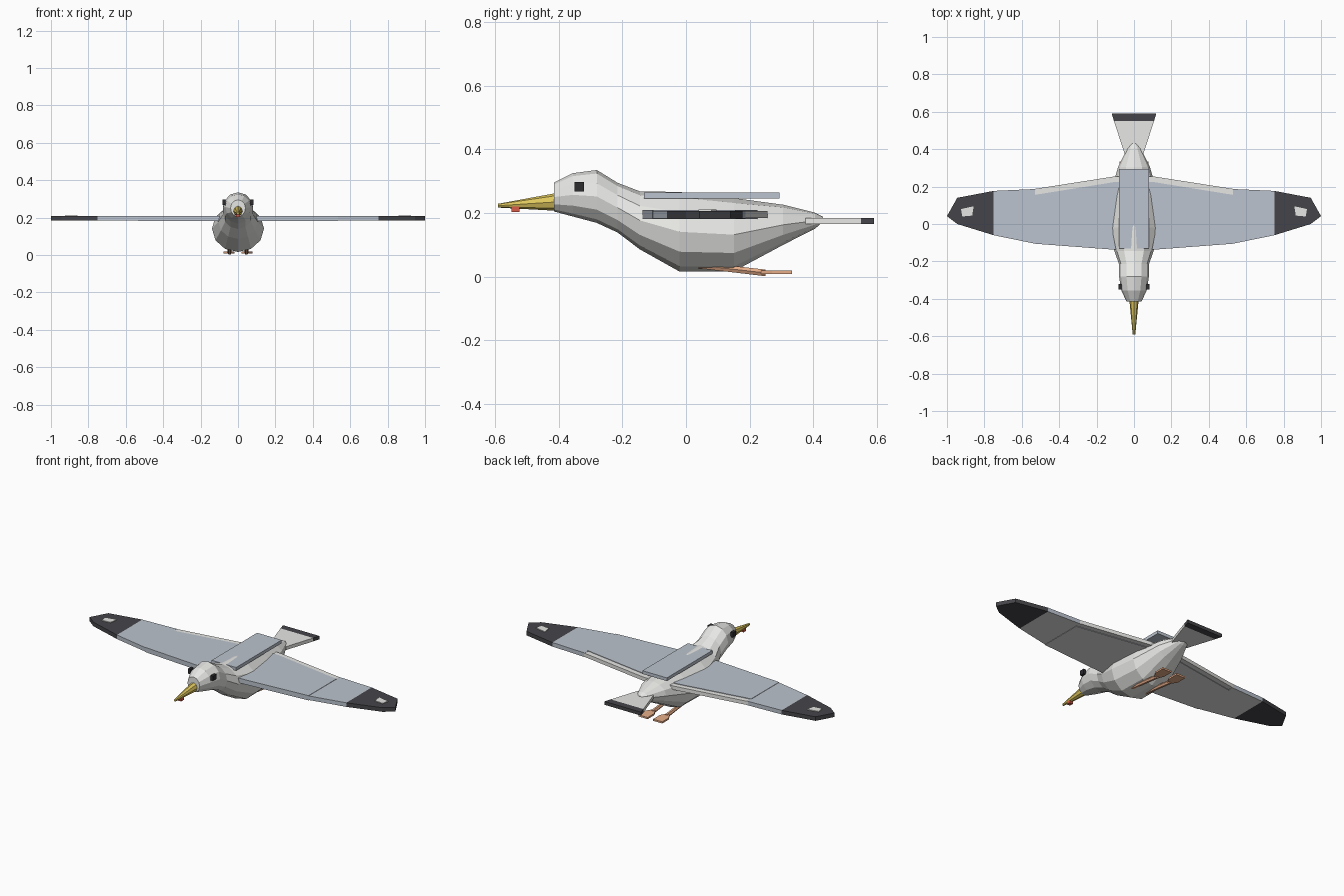
import bpy, bmesh, math
from mathutils import Vector

if "Cube" in bpy.data.objects:
    bpy.data.objects.remove(bpy.data.objects["Cube"])


def mat(name, r, g, b):
    m = bpy.data.materials.new(name)
    m.diffuse_color = (r, g, b, 1)
    m.use_nodes = True
    m.node_tree.nodes["Principled BSDF"].inputs["Base Color"].default_value = m.diffuse_color
    return m


WHITE = mat("feather white", 0.80, 0.80, 0.78)
GREY = mat("mantle grey", 0.50, 0.55, 0.62)
BLACK = mat("wing tip black", 0.06, 0.06, 0.068)
EYE = mat("eye black", 0.025, 0.025, 0.03)
YELLOW = mat("beak yellow", 0.74, 0.57, 0.11)
RED = mat("beak spot red", 0.70, 0.11, 0.07)
ORANGE = mat("leg orange", 0.80, 0.42, 0.25)


def finish(name, bm, mats, rule=None, mirror=False):
    bmesh.ops.recalc_face_normals(bm, faces=bm.faces)
    if rule:
        for f in bm.faces:
            f.material_index = rule(f)
    me = bpy.data.meshes.new(name)
    bm.to_mesh(me)
    bm.free()
    for m in mats:
        me.materials.append(m)
    ob = bpy.data.objects.new(name, me)
    bpy.context.collection.objects.link(ob)
    if mirror:
        ob.modifiers.new("mirror", "MIRROR")
    return ob


def loft(name, rings, sides, mats, mirror=False):
    """Rings are (x, y, z, x radius, z radius), all upright across y."""
    bm = bmesh.new()
    loops = []
    for x, y, z, rx, rz in rings:
        loops.append([bm.verts.new((x + rx * math.cos(a), y, z + rz * math.sin(a)))
                      for a in (math.tau * i / sides for i in range(sides))])
    for a, b in zip(loops, loops[1:]):
        for i in range(sides):
            j = (i + 1) % sides
            bm.faces.new((a[i], a[j], b[j], b[i]))
    bm.faces.new(loops[0])
    bm.faces.new(loops[-1])
    return finish(name, bm, mats, None, mirror)


def slab(name, outline, z0, z1, mats, rule=None, mirror=False):
    """Flat plate with an (x, y) outline."""
    bm = bmesh.new()
    base = bm.faces.new([bm.verts.new((x, y, z0)) for x, y in outline])
    ext = bmesh.ops.extrude_face_region(bm, geom=[base], use_keep_orig=True)
    top = [v for v in ext["geom"] if isinstance(v, bmesh.types.BMVert)]
    bmesh.ops.translate(bm, verts=top, vec=Vector((0, 0, z1 - z0)))
    return finish(name, bm, mats, rule, mirror)


def rect(x0, x1, y0, y1):
    return [(x0, y0), (x1, y0), (x1, y1), (x0, y1)]


def underside(f):
    return 1 if f.normal.z < -0.5 else 0


# body, neck and head in one faceted hull
loft("body", [
    (0, -0.415, 0.250, 0.040, 0.045),
    (0, -0.355, 0.257, 0.068, 0.068),
    (0, -0.280, 0.252, 0.080, 0.083),
    (0, -0.215, 0.217, 0.080, 0.078),
    (0, -0.145, 0.177, 0.105, 0.091),
    (0, -0.020, 0.141, 0.139, 0.125),
    (0, 0.150, 0.132, 0.130, 0.115),
    (0, 0.305, 0.163, 0.085, 0.063),
    (0, 0.405, 0.176, 0.036, 0.025),
    (0, 0.430, 0.180, 0.012, 0.008)], 12, [WHITE])

# beak with its spot
loft("beak", [(0, -0.405, 0.235, 0.025, 0.028),
              (0, -0.590, 0.223, 0.007, 0.006)], 8, [YELLOW])
slab("beak_spot", rect(-0.011, 0.011, -0.547, -0.522), 0.203, 0.220, [RED])

# eyes
slab("eye", rect(0.066, 0.083, -0.350, -0.320), 0.268, 0.297, [EYE], None, True)

# grey back plate
slab("back", rect(-0.08, 0.08, -0.132, 0.293), 0.245, 0.264, [GREY])

# wings: white trailing edge, thicker inner panel, outer panel, dark tip
slab("wing_trailing_edge",
     [(0.04, 0.0), (0.535, 0.0), (0.535, 0.187), (0.10, 0.255), (0.04, 0.255)],
     0.184, 0.206, [WHITE], None, True)
slab("inner_wing",
     [(0.04, -0.137), (0.11, -0.137), (0.535, -0.105), (0.535, 0.155),
      (0.10, 0.225), (0.04, 0.225)],
     0.181, 0.209, [GREY, WHITE], underside, True)
slab("outer_wing",
     [(0.53, -0.105), (0.75, -0.060), (0.75, 0.177), (0.53, 0.187)],
     0.183, 0.207, [GREY, WHITE], underside, True)
slab("wing_tip",
     [(0.75, -0.060), (0.945, 0.0), (1.0, 0.042), (0.945, 0.140), (0.75, 0.177)],
     0.183, 0.207, [BLACK], None, True)
slab("wing_tip_spot",
     [(0.865, 0.045), (0.918, 0.040), (0.925, 0.080), (0.857, 0.095)],
     0.204, 0.211, [WHITE], None, True)

# tail fan with dark end band
slab("tail", [(-0.050, 0.375), (0.050, 0.375), (0.107, 0.55), (-0.107, 0.55)],
     0.165, 0.185, [WHITE])
slab("tail_band", [(-0.107, 0.55), (0.107, 0.55), (0.119, 0.59), (-0.119, 0.59)],
     0.165, 0.185, [BLACK])

# tucked legs and webbed feet
loft("leg", [(0.045, 0.04, 0.036, 0.011, 0.011),
             (0.045, 0.25, 0.012, 0.011, 0.012)], 6, [ORANGE], True)
slab("foot", [(0.036, 0.235), (0.056, 0.235), (0.078, 0.27), (0.078, 0.333),
              (0.018, 0.333), (0.018, 0.27)], 0.009, 0.019, [ORANGE], None, True)
